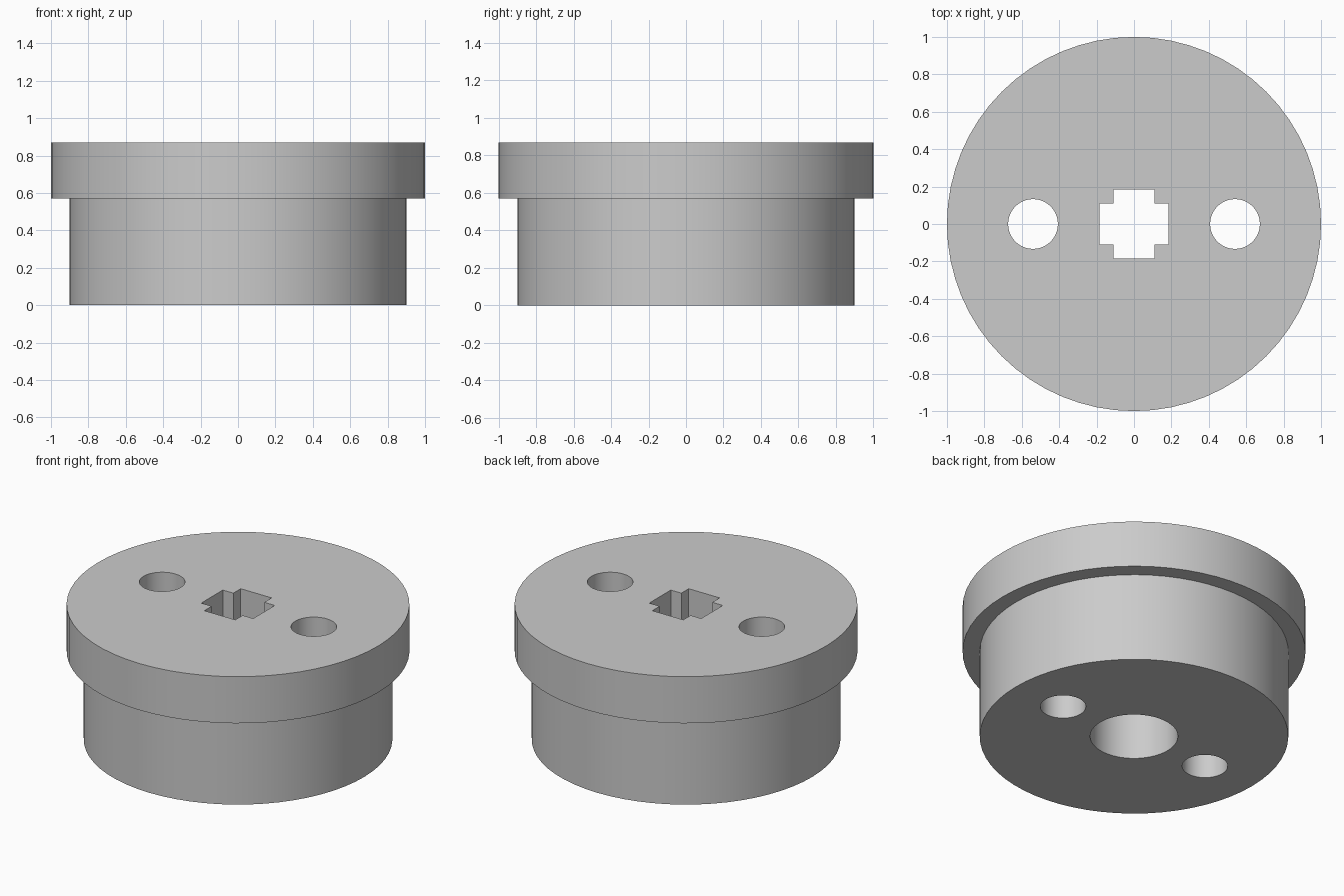
import bpy, bmesh
from math import cos, sin, tau, radians

if "Cube" in bpy.data.objects:
    bpy.data.objects.remove(bpy.data.objects["Cube"])

FLANGE_Z, TOP_Z = 0.57, 0.87
BODY_R, FLANGE_R = 0.9, 1.0

grey = bpy.data.materials.new("plain grey")
grey.use_nodes = True
grey.diffuse_color = (0.6, 0.6, 0.6, 1)
grey.node_tree.nodes["Principled BSDF"].inputs["Base Color"].default_value = grey.diffuse_color


def circle(r, cx=0, sides=64):
    return [(cx + r * cos(tau * i / sides), r * sin(tau * i / sides)) for i in range(sides)]


def loft(name, rings):
    """Closed solid through (outline, height) rings, listed bottom to top."""
    bm = bmesh.new()
    loops = [[bm.verts.new((x, y, z)) for x, y in outline] for outline, z in rings]
    for low, high in zip(loops, loops[1:]):
        n = len(low)
        for i in range(n):
            j = (i + 1) % n
            bm.faces.new((low[i], low[j], high[j], high[i]))
    bm.faces.new(loops[0][::-1])
    bm.faces.new(loops[-1])
    bmesh.ops.recalc_face_normals(bm, faces=bm.faces)
    mesh = bpy.data.meshes.new(name)
    bm.to_mesh(mesh)
    bm.free()
    mesh.materials.append(grey)
    obj = bpy.data.objects.new(name, mesh)
    bpy.context.collection.objects.link(obj)
    return obj


# Stepped round body with a wider flange on top
body = loft("flanged_bushing", [
    (circle(BODY_R), 0), (circle(BODY_R), FLANGE_Z),
    (circle(FLANGE_R), FLANGE_Z), (circle(FLANGE_R), TOP_Z)])

# Cross-shaped socket outline, one quadrant turned four times
a, b = 0.185, 0.11
cross = []
for x, y in ((1, 0), (0, 1), (-1, 0), (0, -1)):
    for u, v in ((a, -b), (a, b), (b, b)):
        cross.append((u * x - v * y, u * y + v * x))

# Cutters: two through holes, the lower bore and the socket
cutters = [loft("pin_hole_cutter", [(circle(0.133, s * 0.54, 48), -0.1), (circle(0.133, s * 0.54, 48), 1)])
           for s in (-1, 1)]
cutters.append(loft("bore_cutter", [(circle(0.256), -0.1), (circle(0.256), FLANGE_Z)]))
cutters.append(loft("socket_cutter", [(cross, 0.5), (cross, 1)]))

bpy.ops.object.select_all(action="DESELECT")
body.select_set(True)
bpy.context.view_layer.objects.active = body
for cutter in cutters:
    cutter.hide_render = True
    cut = body.modifiers.new(cutter.name, "BOOLEAN")
    cut.operation, cut.solver, cut.object = "DIFFERENCE", "EXACT", cutter
    bpy.ops.object.modifier_apply(modifier=cut.name)
    bpy.data.objects.remove(cutter)

bpy.ops.object.shade_smooth_by_angle(angle=radians(30))
